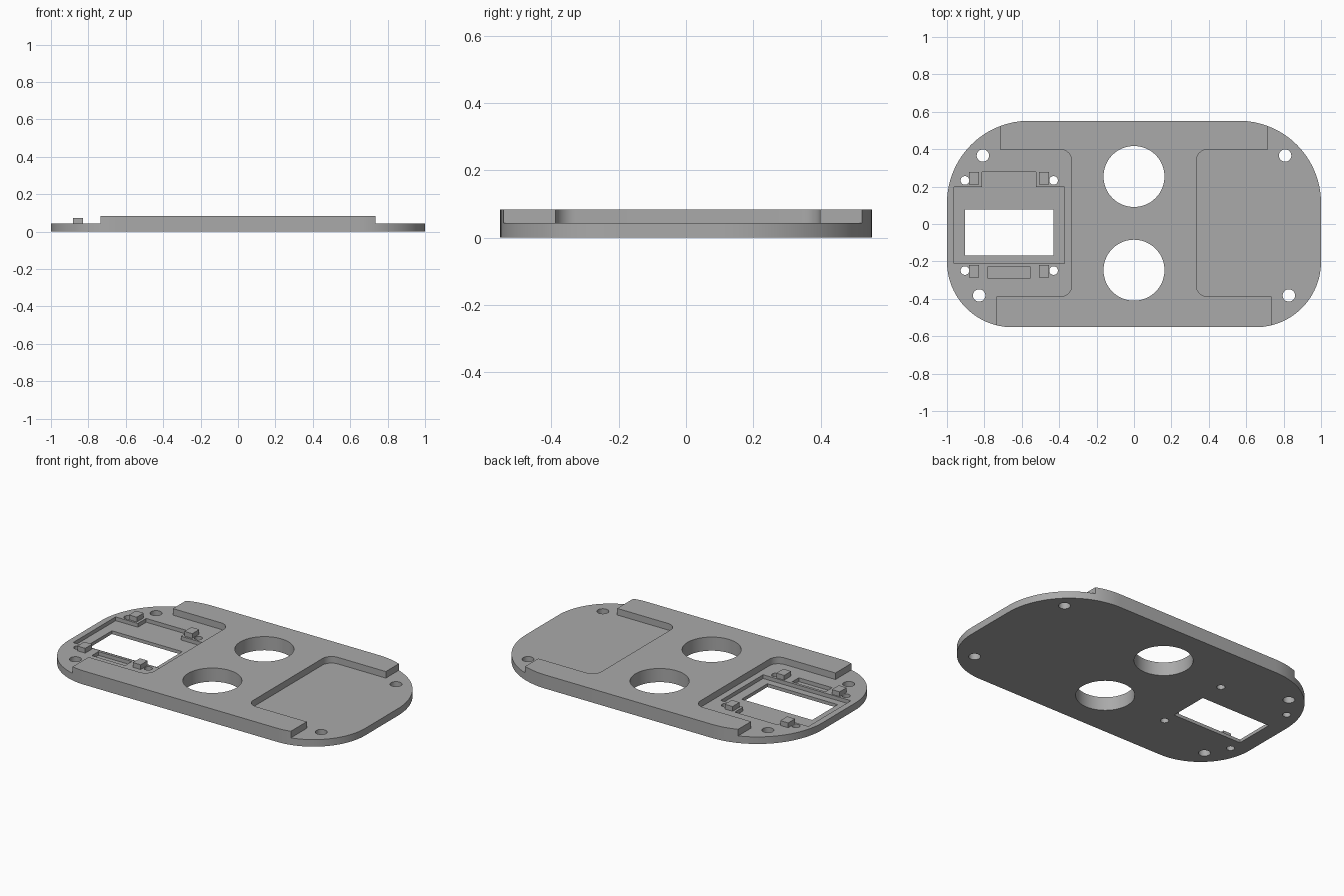
import bpy, bmesh, math
from mathutils import Vector

cube = bpy.data.objects.get("Cube")
if cube:
    bpy.data.objects.remove(cube)

DECK, TOP, RECESS = 0.043, 0.083, 0.02

grey = bpy.data.materials.new("plain grey")
grey.use_nodes = True
grey.diffuse_color = (0.4, 0.4, 0.4, 1)
grey.node_tree.nodes["Principled BSDF"].inputs["Base Color"].default_value = (0.4, 0.4, 0.4, 1)


def rounded(corners, steps=24):
    """Outline from (x, y, radius) corners, each filleted by its radius."""
    out = []
    for i, (x, y, r) in enumerate(corners):
        p = Vector((x, y))
        if not r:
            out.append(p)
            continue
        a = (Vector(corners[i - 1][:2]) - p).normalized()
        b = (Vector(corners[(i + 1) % len(corners)][:2]) - p).normalized()
        centre = p + (a + b) * r
        for k in range(steps + 1):
            t = math.pi / 2 * k / steps
            out.append(centre - b * r * math.cos(t) - a * r * math.sin(t))
    return out


def prism(name, outline, z0, z1):
    bm = bmesh.new()
    face = bm.faces.new([bm.verts.new((p[0], p[1], z0)) for p in outline])
    ext = bmesh.ops.extrude_face_region(bm, geom=[face])
    for v in ext["geom"]:
        if isinstance(v, bmesh.types.BMVert):
            v.co.z = z1
    bmesh.ops.recalc_face_normals(bm, faces=bm.faces)
    mesh = bpy.data.meshes.new(name)
    bm.to_mesh(mesh)
    bm.free()
    mesh.materials.append(grey)
    obj = bpy.data.objects.new(name, mesh)
    bpy.context.collection.objects.link(obj)
    return obj


def rect(x0, x1, y0, y1):
    return [(x0, y0), (x1, y0), (x1, y1), (x0, y1)]


def circle(x, y, r, n=48):
    return [(x + r * math.cos(2 * math.pi * k / n), y + r * math.sin(2 * math.pi * k / n))
            for k in range(n)]


def cut(outline, z0, z1=0.2):
    cutter = prism("cutter", outline, z0, z1)
    cutter.hide_render = True
    mod = plate.modifiers.new("cut", "BOOLEAN")
    mod.operation = "DIFFERENCE"
    mod.solver = "EXACT"
    mod.object = cutter
    bpy.context.view_layer.objects.active = plate
    bpy.ops.object.modifier_apply(modifier=mod.name)
    bpy.data.objects.remove(cutter)


# Base plate with larger rear corner radii
plate = prism("base_plate", rounded([(-1, -0.552, 0.35), (1, -0.552, 0.35),
                                     (1, 0.552, 0.44), (-1, 0.552, 0.44)]), 0, TOP)

# Lowered end decks, leaving raised shoulders along the long edges
for s in (-1, 1):
    cut(rounded([(s * 0.333, -0.388, 0.06), (s * 0.333, 0.398, 0.06), (s * 0.717, 0.398, 0),
                 (s * 0.717, 0.8, 0), (s * 1.2, 0.8, 0), (s * 1.2, -0.8, 0),
                 (s * 0.735, -0.8, 0), (s * 0.735, -0.388, 0)], 10), DECK)

# Two large openings and the four corner screw holes
for y in (0.254, -0.247):
    cut(circle(0, y, 0.163, 72), -0.1)
for s in (-1, 1):
    cut(circle(s * 0.808, 0.366, 0.033), -0.1)
    cut(circle(s * 0.828, -0.382, 0.033), -0.1)

# Module recess with rear tab, slot, window and small screw holes
cut([(-0.963, -0.211), (-0.372, -0.211), (-0.372, 0.198), (-0.524, 0.198),
     (-0.524, 0.278), (-0.813, 0.278), (-0.813, 0.198), (-0.963, 0.198)], RECESS)
cut(rect(-0.781, -0.556, -0.291, -0.227), RECESS)
cut(rect(-0.904, -0.43, -0.168, 0.078), -0.1)
for x in (-0.904, -0.43):
    for y in (0.233, -0.249):
        cut(circle(x, y, 0.023, 32), -0.1)

bpy.ops.object.select_all(action="DESELECT")
plate.select_set(True)
bpy.context.view_layer.objects.active = plate
bpy.ops.object.shade_smooth_by_angle(angle=math.radians(30))

# Four small locating posts around the recess
for side, x in (("right", -0.882), ("left", -0.508)):
    for end, y in (("rear", 0.21), ("front", -0.286)):
        prism(f"{end}_{side}_post", rect(x, x + 0.053, y, y + 0.067), DECK - 0.005, 0.072)
